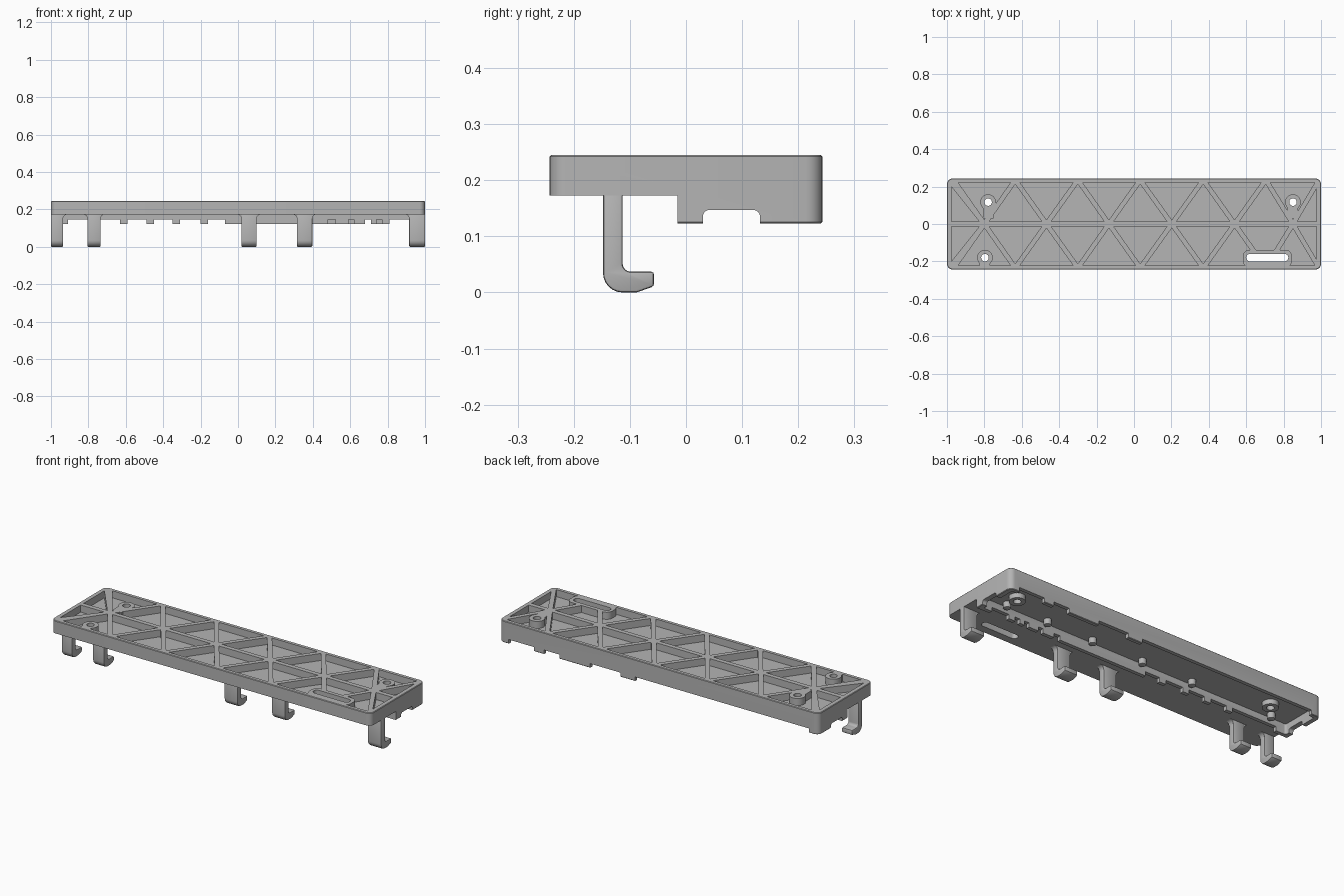
import bpy, bmesh, math
from mathutils import Vector

if "Cube" in bpy.data.objects:
    bpy.data.objects.remove(bpy.data.objects["Cube"])

grey = bpy.data.materials.new("plain grey")
grey.use_nodes = True
grey.diffuse_color = (0.46, 0.46, 0.46, 1)
grey.node_tree.nodes["Principled BSDF"].inputs["Base Color"].default_value = (0.46, 0.46, 0.46, 1)

TOP, RIM, BASE, LEDGE = 0.245, 0.173, 0.123, 0.147
HALF = 0.243


def prism(name, pts, lo, hi, axis="z"):
    """Extrude a 2D outline along one axis."""
    place = {"x": lambda u, v, w: (w, u, v),
             "y": lambda u, v, w: (u, w, v),
             "z": lambda u, v, w: (u, v, w)}[axis]
    bm = bmesh.new()
    rings = [[bm.verts.new(place(u, v, w)) for u, v in pts] for w in (lo, hi)]
    for ring in rings:
        bm.faces.new(ring)
    n = len(pts)
    for i in range(n):
        j = (i + 1) % n
        bm.faces.new((rings[0][i], rings[0][j], rings[1][j], rings[1][i]))
    bmesh.ops.recalc_face_normals(bm, faces=bm.faces)
    mesh = bpy.data.meshes.new(name)
    bm.to_mesh(mesh)
    bm.free()
    mesh.materials.append(grey)
    obj = bpy.data.objects.new(name, mesh)
    bpy.context.collection.objects.link(obj)
    return obj


def arc(cx, cy, r, start, end, steps=6):
    return [(cx + r * math.cos(math.radians(start + (end - start) * i / steps)),
             cy + r * math.sin(math.radians(start + (end - start) * i / steps)))
            for i in range(steps + 1)]


def rounded(x0, x1, y0, y1, r, steps=6):
    return (arc(x1 - r, y1 - r, r, 0, 90, steps) + arc(x0 + r, y1 - r, r, 90, 180, steps)
            + arc(x0 + r, y0 + r, r, 180, 270, steps) + arc(x1 - r, y0 + r, r, 270, 360, steps))


def rect(x0, x1, y0, y1):
    return [(x0, y0), (x1, y0), (x1, y1), (x0, y1)]


def circle(x, y, r):
    return arc(x, y, r, 0, 345, 23)


def bake(obj):
    """Replace the mesh by its modified form."""
    deps = bpy.context.evaluated_depsgraph_get()
    mesh = bpy.data.meshes.new_from_object(obj.evaluated_get(deps))
    obj.modifiers.clear()
    obj.data = mesh


def combine(obj, tool, operation="DIFFERENCE"):
    mod = obj.modifiers.new("boolean", "BOOLEAN")
    mod.operation, mod.solver, mod.object = operation, "EXACT", tool
    bake(obj)
    bpy.data.objects.remove(tool)


def bevel(obj, width, segments=2):
    mod = obj.modifiers.new("bevel", "BEVEL")
    mod.width, mod.segments = width, segments
    mod.limit_method, mod.angle_limit = "ANGLE", math.radians(40)
    bake(obj)


def inset_triangle(pts, d):
    """Offset a triangle inward about its incentre."""
    a, b, c = [Vector(p) for p in pts]
    la, lb, lc = (b - c).length, (c - a).length, (a - b).length
    p = la + lb + lc
    centre = (a * la + b * lb + c * lc) / p
    r = abs((b - a).cross(c - a)) / p
    return [tuple(centre + (q - centre) * (r - d) / r) for q in (a, b, c)]


# Main plate, with the front underside cut higher than the rear skirt
plate = prism("plate", rounded(-1, 1, -HALF, HALF, 0.03), BASE, TOP)
bevel(plate, 0.003, 1)
combine(plate, prism("cut", rect(-2, 2, -1, -0.015), 0, RIM))

# Hollow bay behind the rail, and the cable opening through both ends
combine(plate, prism("cut", rounded(-0.972, 0.972, 0.006, 0.222, 0.012), 0, 0.182))
combine(plate, prism("cut", rounded(0.03, 0.132, 0, LEDGE, 0.012), -2, 2, "x"))


def notch_between(tabs, y0, y1):
    for (_, start), (end, _) in zip(tabs, tabs[1:]):
        combine(plate, prism("cut", rect(start, end, 0, LEDGE), y0, y1, "y"))


# Tabs left along the rail and the rear skirt
small = [(c - 0.02, c + 0.02) for c in (-0.61, -0.47, -0.33, -0.18)]
notch_between([(-1, -0.91)] + small + [(-0.07, 0.48), (0.52, 0.59), (0.62, 0.68),
              (0.71, 0.74), (0.77, 0.81), (0.92, 1)], -0.1, 0.015)
notch_between([(-1, -0.94), (0.15, 0.24), (0.43, 0.62), (0.72, 0.78), (0.94, 1)], 0.2, 0.3)

# Triangular pockets between crossing ribs, mirrored front to back
outer = [-0.965, -0.635, -0.3, 0.033, 0.37, 0.705, 0.99]
inner = [-0.8, -0.468, -0.134, 0.202, 0.538, 0.85]
EDGE, END = 0.235, 0.988
for side in (1, -1):
    triangles = [[(outer[i], EDGE), (outer[i + 1], EDGE), (inner[i], 0)] for i in range(6)]
    triangles += [[(inner[i], 0), (inner[i + 1], 0), (outer[i + 1], EDGE)] for i in range(5)]
    triangles += [[(-END, 0), (inner[0], 0), (-END, EDGE)],
                  [(END, 0), (inner[-1], 0), (END, EDGE)]]
    for tri in triangles:
        pts = [(x, y * side) for x, y in inset_triangle(tri, 0.013)]
        combine(plate, prism("pocket", pts, 0.205, 1))

# Screw bosses and slot boss, then their openings
holes = [(-0.78, 0.117, 0.155), (0.85, 0.117, 0.155), (-0.797, -0.18, 0.18)]
for x, y, low in holes:
    combine(plate, prism("boss", circle(x, y, 0.042), low, TOP), "UNION")
    reach = 0.03 if y > 0 else -0.23
    combine(plate, prism("neck", rect(x - 0.028, x + 0.028, min(y, reach), max(y, reach)),
                         0.19, TOP), "UNION")
combine(plate, prism("slot_boss", rounded(0.582, 0.845, -0.23, -0.138, 0.035), 0.18, TOP), "UNION")
for x, y, low in holes:
    combine(plate, prism("hole", circle(x, y, 0.02), 0, 1))
combine(plate, prism("slot", rounded(0.6, 0.825, -0.2, -0.16, 0.0199), 0, 1))

# Small locating pegs on the bay ceiling
for x in (-0.85, -0.34, -0.02, 0.3, 0.59, 0.85):
    peg = prism("locating_peg", circle(x, 0.04, 0.02), 0.15, 0.19)
    bevel(peg, 0.004)

# Hooks: upright, rounded heel, forward foot with a chamfered tip
hook_outline = ([(-0.148, 0.18)] + arc(-0.113, 0.035, 0.035, 180, 270)
                + [(-0.088, 0), (-0.057, 0.011), (-0.057, 0.037)]
                + arc(-0.098, 0.052, 0.015, 270, 180) + [(-0.113, 0.18)])
for x0, x1 in ((-1, -0.935), (-0.805, -0.735), (0.018, 0.1), (0.315, 0.397), (0.915, 1)):
    hook = prism("hook", hook_outline, x0, x1, "x")
    bevel(hook, 0.005)
    # Fillets where the hook meets the plate
    r = 0.022
    if x0 > -1:
        prism("hook_fillet", arc(x0 - r, RIM - r, r, 90, 0) + [(x0 + 0.006, RIM - r),
              (x0 + 0.006, RIM + 0.004), (x0 - r, RIM + 0.004)], -0.147, -0.114, "y")
    if x1 < 1:
        prism("hook_fillet", arc(x1 + r, RIM - r, r, 90, 180) + [(x1 - 0.006, RIM - r),
              (x1 - 0.006, RIM + 0.004), (x1 + r, RIM + 0.004)], -0.147, -0.114, "y")

# Smooth the curved walls, keeping edges crisp
bpy.ops.object.select_all(action="DESELECT")
for obj in bpy.context.collection.objects:
    if obj.type == "MESH" and grey.name in obj.data.materials:
        obj.select_set(True)
        bpy.context.view_layer.objects.active = obj
bpy.ops.object.shade_smooth_by_angle(angle=math.radians(30))
